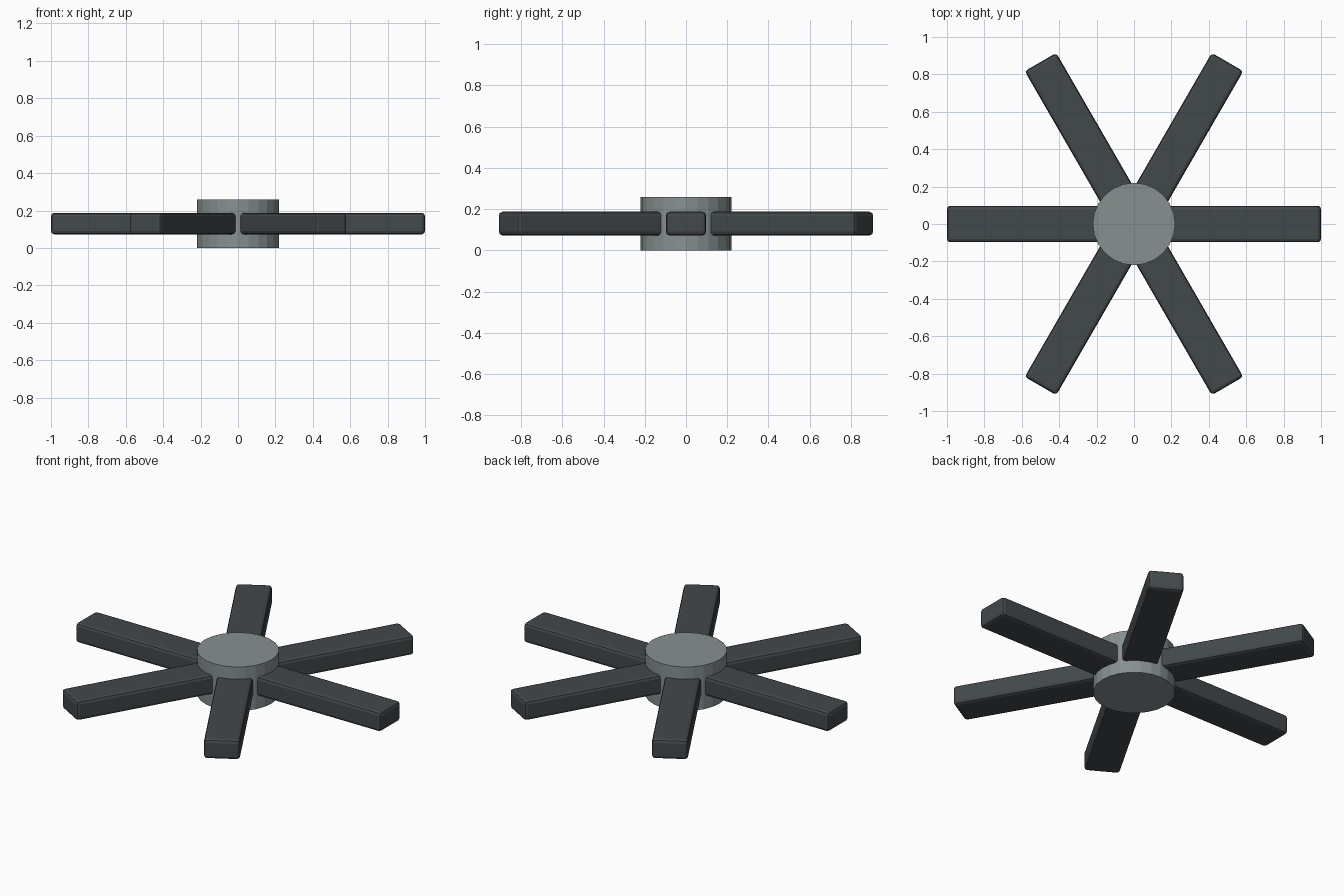
import bpy
from math import radians, cos, sin

if "Cube" in bpy.data.objects:
    bpy.data.objects.remove(bpy.data.objects["Cube"])

HUB_R, HUB_H = 0.22, 0.26
ARM_IN, ARM_OUT, ARM_W, ARM_T = 0.16, 1.0, 0.195, 0.115


def material(name, color):
    mat = bpy.data.materials.new(name)
    mat.diffuse_color = (*color, 1)
    mat.use_nodes = True
    mat.node_tree.nodes["Principled BSDF"].inputs["Base Color"].default_value = mat.diffuse_color
    return mat


dark = material("dark_metal", (0.055, 0.065, 0.07))
light = material("light_metal", (0.24, 0.28, 0.28))

# Central hub, flat facets
bpy.ops.mesh.primitive_cylinder_add(vertices=24, radius=HUB_R, depth=HUB_H,
                                    location=(0, 0, HUB_H / 2))
hub = bpy.context.object
hub.name = "hub"
hub.data.materials.append(light)

# Six radial arms with softened edges
mid = (ARM_IN + ARM_OUT) / 2
for i in range(6):
    a = radians(60 * i)
    bpy.ops.mesh.primitive_cube_add(size=1, rotation=(0, 0, a),
                                    location=(mid * cos(a), mid * sin(a), HUB_H / 2))
    arm = bpy.context.object
    arm.name = f"arm_{i + 1}"
    arm.scale = (ARM_OUT - ARM_IN, ARM_W, ARM_T)
    bpy.ops.object.transform_apply(location=False, rotation=False, scale=True)
    bevel = arm.modifiers.new("soft_edges", 'BEVEL')
    bevel.width = 0.018
    bevel.segments = 2
    arm.data.materials.append(dark)
